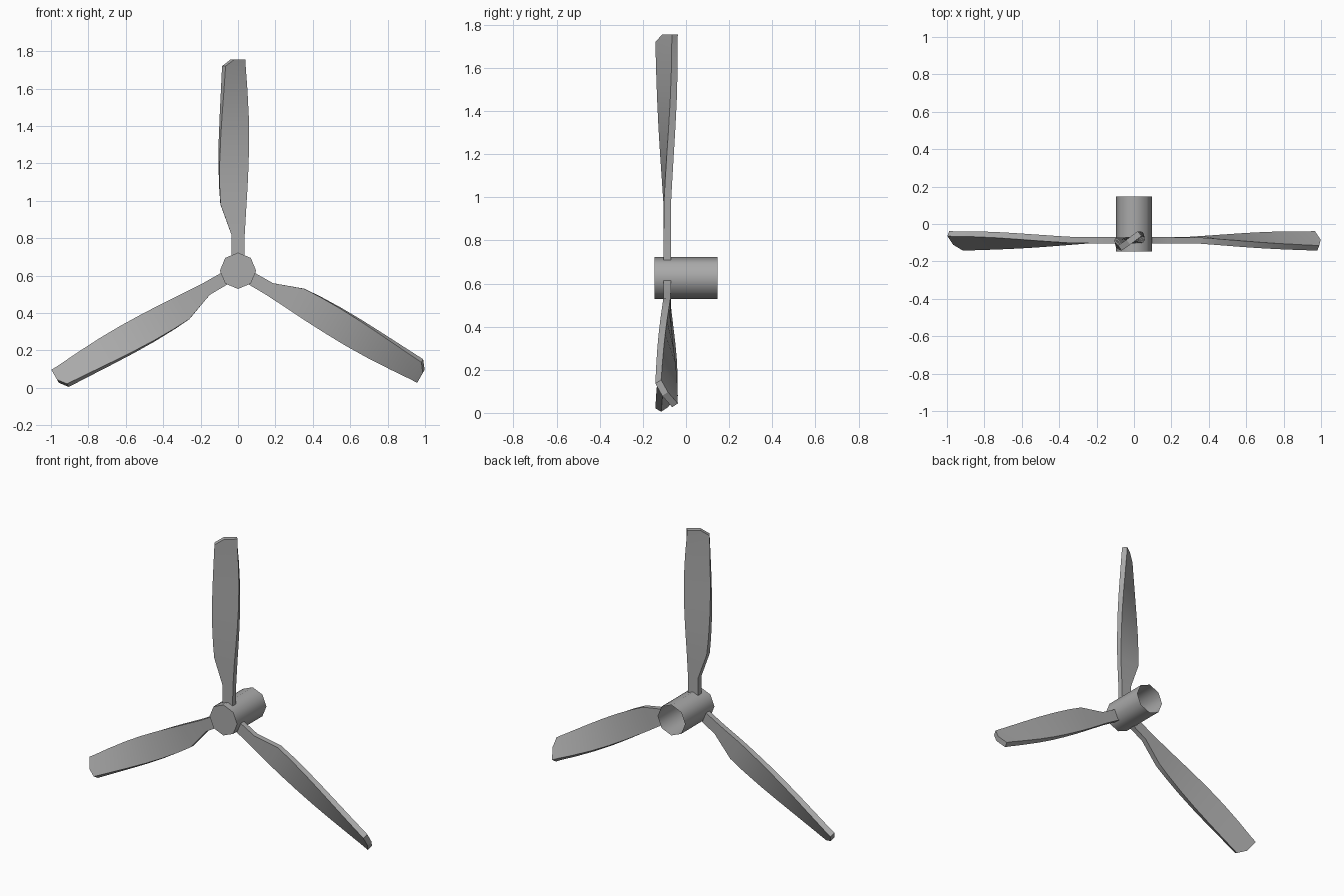
import bpy, bmesh, math
from mathutils import Matrix, Vector

cube = bpy.data.objects.get("Cube")
if cube:
    bpy.data.objects.remove(cube, do_unlink=True)

HUB_Z, HUB_R, HUB_Y = 0.626, 0.097, 0.147
BLADE_Y, HALF_THICK = -0.087, 0.0165
PIVOT_X, TIP_TWIST = -0.017, math.radians(37)

metal = bpy.data.materials.new("grey_metal")
metal.use_nodes = True
grey = (0.4, 0.4, 0.4, 1)
metal.diffuse_color = grey
metal.node_tree.nodes["Principled BSDF"].inputs["Base Color"].default_value = grey


def make_object(name, bm):
    bmesh.ops.recalc_face_normals(bm, faces=bm.faces[:])
    mesh = bpy.data.meshes.new(name)
    bm.to_mesh(mesh)
    bm.free()
    mesh.materials.append(metal)
    obj = bpy.data.objects.new(name, mesh)
    bpy.context.collection.objects.link(obj)
    bpy.ops.object.select_all(action='DESELECT')
    obj.select_set(True)
    bpy.context.view_layer.objects.active = obj
    return obj


# Hub: eight-sided tube, closed at the front and open at the back
bm = bmesh.new()
rings = []
for y in (-HUB_Y, HUB_Y):
    rings.append([bm.verts.new((HUB_R * math.sin(i * math.pi / 4), y,
                                HUB_Z + HUB_R * math.cos(i * math.pi / 4)))
                  for i in range(8)])
for i in range(8):
    j = (i + 1) % 8
    bm.faces.new((rings[0][i], rings[0][j], rings[1][j], rings[1][i]))
bm.faces.new(rings[0])
make_object("hub", bm)
bpy.ops.object.shade_smooth_by_angle(angle=math.radians(50))

# Blade sections: distance from hub axis, left edge, right edge
SECTIONS = [(0.08, -0.035, 0.035), (0.195, -0.036, 0.036), (0.355, -0.094, 0.045),
            (0.45, -0.1, 0.05), (0.575, -0.103, 0.055), (0.7, -0.102, 0.058),
            (0.83, -0.098, 0.057), (0.97, -0.093, 0.051),
            (1.094, -0.089, 0.0425), (1.129, -0.034, 0.0425)]


def make_blade(name, angle):
    bm = bmesh.new()
    spin = Matrix.Rotation(angle, 3, 'Y')
    loops = []
    for r, left, right in SECTIONS:
        twist = TIP_TWIST * max(0, (r - 0.325) / 0.804)
        turn = Matrix.Rotation(twist, 3, 'Z')
        loop = []
        for x, y in ((left, -1), (right, -1), (right, 1), (left, 1)):
            p = turn @ Vector((x - PIVOT_X, y * HALF_THICK, 0))
            p = spin @ (p + Vector((PIVOT_X, BLADE_Y, r)))
            loop.append(bm.verts.new(p + Vector((0, 0, HUB_Z))))
        loops.append(loop)
    for a, b in zip(loops, loops[1:]):
        for i in range(4):
            j = (i + 1) % 4
            bm.faces.new((a[i], a[j], b[j], b[i]))
    bm.faces.new(loops[0])
    bm.faces.new(loops[-1])
    make_object(name, bm)
    bpy.ops.object.shade_smooth_by_angle(angle=math.radians(30))


for n, name in enumerate(("top_blade", "left_blade", "right_blade")):
    make_blade(name, n * math.tau / 3)
